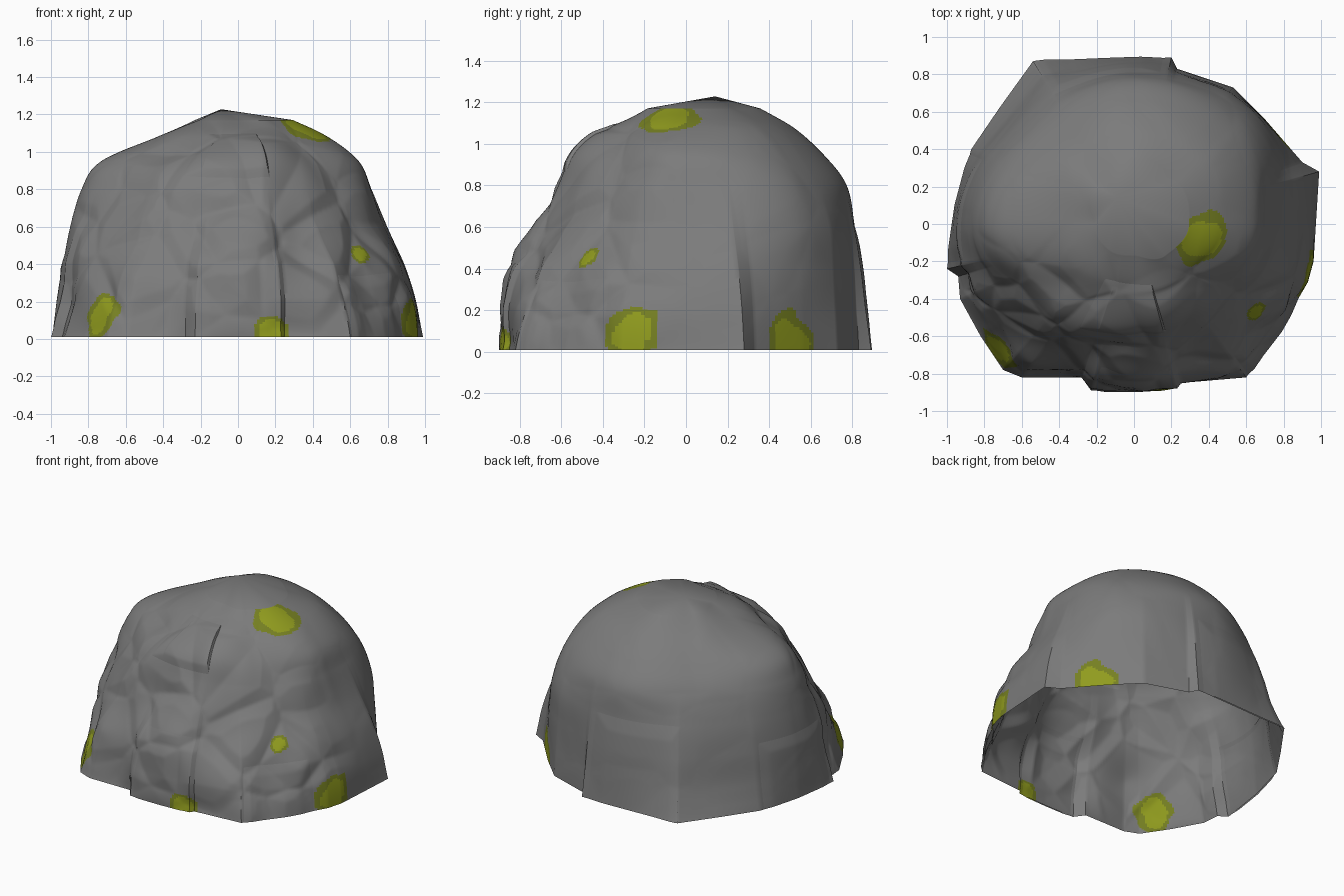
import bpy, bmesh, math
from mathutils import Vector, noise

if "Cube" in bpy.data.objects:
    bpy.data.objects.remove(bpy.data.objects["Cube"])


def material(name, rgb):
    m = bpy.data.materials.new(name)
    m.diffuse_color = (*rgb, 1)
    m.use_nodes = True
    m.node_tree.nodes["Principled BSDF"].inputs["Base Color"].default_value = m.diffuse_color
    return m


MATS = [material("stone grey", (0.2, 0.2, 0.2)),
        material("bright moss", (0.28, 0.33, 0.013)),
        material("dark moss", (0.18, 0.215, 0.016))]

# ground outline seen from above, counter-clockwise from front centre
RIM = [(0.0, -.89), (.23, -.88), (.25, -.85), (.6, -.82), (.68, -.7), (.78, -.57), (.93, -.31),
       (.96, -.2), (.99, .28), (.9, .33), (.7, .56), (.53, .73), (.23, .83), (.2, .89),
       (-.1, .88), (-.35, .87), (-.54, .87), (-.72, .62), (-.87, .4), (-.95, .1),
       (-1.0, -.24), (-.94, -.28), (-.93, -.4), (-.82, -.6), (-.7, -.78), (-.6, -.82),
       (-.28, -.82), (-.23, -.89)]
N = len(RIM)
HEIGHTS = [.01, .2, .4, .6, .8, .95, 1.08, 1.17]
# share of the outline radius kept at each height, by direction
# right, back right, back, back left, left, front left, front, front right
PROFILE = [(1,) * 8,
           (.98, .99, .98, .94, .99, .97, .99, .97),
           (.92, .98, .96, .91, .975, .91, .96, .87),
           (.82, .96, .93, .87, .94, .82, .83, .77),
           (.745, .87, .89, .80, .88, .71, .69, .68),
           (.68, .75, .76, .67, .77, .58, .60, .58),
           (.51, .58, .59, .50, .46, .42, .42, .44),
           (.31, .35, .41, .31, .22, .21, .19, .26)]
APEX = Vector((-.09, .14, 1.228))


def surface(u, v):
    """Point on the boulder: u runs round the outline, v up the rows."""
    i = int(math.floor(u))
    p = Vector(RIM[i % N]).lerp(Vector(RIM[(i + 1) % N]), u - i)
    ang = math.atan2(p.y, p.x)
    ell = 1 / math.hypot(math.cos(ang) / .95, math.sin(ang) / .87)
    r = p.length + (ell - p.length) * min(1, v / 4)
    w = (ang / (math.pi / 4)) % 8
    k, f = int(w) % 8, w - int(w)
    f = f * f * (3 - 2 * f)
    j = min(int(v), 6)
    t = v - j

    def row(n):
        n = max(0, min(7, n))
        return Vector((PROFILE[n][k] * (1 - f) + PROFILE[n][(k + 1) % 8] * f, HEIGHTS[n]))
    # smooth curve through the four nearest rows
    a, b, c, d = row(j - 1), row(j), row(j + 1), row(j + 2)
    s = b + .5 * t * ((c - a) + t * ((2 * a - 5 * b + 4 * c - d) + t * (3 * (b - c) + d - a)))
    q = Vector((r * s.x * math.cos(ang), r * s.x * math.sin(ang), s.y))
    # soft lumps, strongest on the broken front
    front = max(.1, min(1, (-q.y + .05) / .4)) * min(1, v) * max(0, min(1, 7 - v))
    d = noise.voronoi(q * 2.6)[0]
    push = front * (.035 * noise.noise(q * 3) + .06 * (min(.35, d[1] - d[0]) - .22))
    return q + Vector((math.cos(ang), math.sin(ang), .5)) * push


CELLS = [surface(a / 4, b / 8) for a in range(N * 4) for b in range(56)]


def spot(x, y, z):
    """Surface point nearest to a direction and height."""
    ang = math.atan2(y, x)
    return min(CELLS, key=lambda s: abs((math.atan2(s.y, s.x) - ang + math.pi) % math.tau
                                        - math.pi) + 2 * abs(s.z - z))


# moss patches: place and radius
MOSS = [(spot(*c), r) for c, r in (((.37, -.08, 1.13), .145), ((.67, -.48, .46), .06),
                                   ((.93, -.26, .1), .135), ((.145, -.88, .04), .09),
                                   ((-.77, -.69, .12), .13), ((.76, .5, .05), .145))]


def shell(name, u0, u1, v0, v1, off=0.0, closed=False, su=16, sv=16):
    bm = bmesh.new()
    cols = round((u1 - u0) * su)
    rows = round((v1 - v0) * sv)
    grid = []
    for b in range(rows + 1):
        line = []
        for a in range(cols + (0 if closed else 1)):
            s, t = a / cols, b / rows
            q = surface(u0 + (u1 - u0) * s, v0 + (v1 - v0) * t)
            out = Vector((q.x, q.y, q.z * .7 if v0 > 2 else 0)).normalized()
            # slabs stand proud in the middle and sink in at sides and top
            fade = min(1, 6 * s, 6 * (1 - s), 5 * (1 - t), 1 if v0 == 0 else 5 * t)
            line.append(bm.verts.new(q + out * (off * (fade * 1.4 - .4))))
        grid.append(line)
    for b in range(rows):
        for a in range(cols):
            c = (a + 1) % len(grid[0])
            bm.faces.new((grid[b][a], grid[b][c], grid[b + 1][c], grid[b + 1][a]))
    if closed:
        top = bm.verts.new(APEX)
        for a in range(cols):
            bm.faces.new((grid[-1][a], grid[-1][(a + 1) % cols], top))
    # moss colouring by distance to each spot
    for f in bm.faces:
        c = f.calc_center_median()
        for m, r in MOSS:
            d = (c - m).length / r + .3 * noise.noise(c * 9)
            if d < 1:
                f.material_index = 1 if d < .75 else 2
    me = bpy.data.meshes.new(name)
    bm.to_mesh(me)
    bm.free()
    for m in MATS:
        me.materials.append(m)
    ob = bpy.data.objects.new(name, me)
    bpy.context.collection.objects.link(ob)
    bpy.context.view_layer.objects.active = ob
    ob.select_set(True)
    bpy.ops.object.shade_smooth_by_angle(angle=math.radians(40))
    ob.select_set(False)


# hollow boulder, open underneath
shell("boulder", 0, N, 0, 7, closed=True)
# slabs of rock lying over it
shell("front_slab", 27, 29, 0, 2.6, .008)
shell("upper_front_slab", 25.3, 30.2, 4.2, 6.3, .015)
shell("back_slab", 13, 16.2, 0, 3.2, .01)
shell("left_slab", 18, 20, 0, 2.4, .01)
shell("front_right_slab", 3, 5.8, 0, 1.8, .012)
